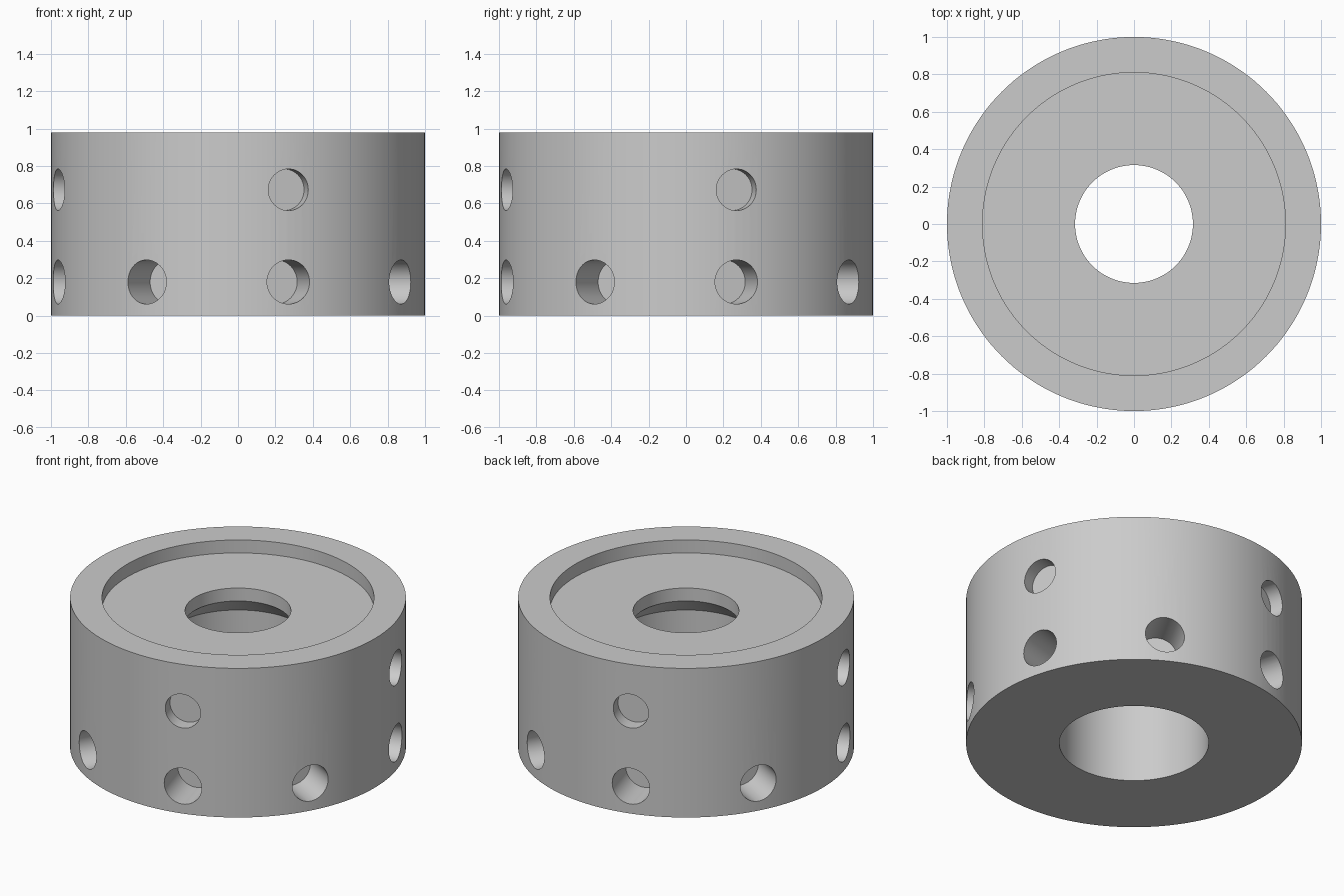
import bpy, bmesh, math
from mathutils import Matrix, Vector

cube = bpy.data.objects.get("Cube")
if cube:
    bpy.data.objects.remove(cube, do_unlink=True)

SEGMENTS = 144
HEIGHT = 0.98

grey = bpy.data.materials.new("light grey")
grey.use_nodes = True
colour = (0.6, 0.6, 0.6, 1)
grey.diffuse_color = colour
grey.node_tree.nodes["Principled BSDF"].inputs["Base Color"].default_value = colour


def make_object(name, bm):
    bmesh.ops.recalc_face_normals(bm, faces=bm.faces)
    mesh = bpy.data.meshes.new(name)
    bm.to_mesh(mesh)
    bm.free()
    mesh.materials.append(grey)
    obj = bpy.data.objects.new(name, mesh)
    bpy.context.collection.objects.link(obj)
    return obj


def lathe(name, profile):
    """Turn a closed (radius, z) profile around the z axis."""
    bm = bmesh.new()
    rings = []
    for i in range(SEGMENTS):
        a = math.tau * i / SEGMENTS
        rings.append([bm.verts.new((r * math.cos(a), r * math.sin(a), z)) for r, z in profile])
    n = len(profile)
    for i in range(SEGMENTS):
        here, there = rings[i], rings[(i + 1) % SEGMENTS]
        for j in range(n):
            k = (j + 1) % n
            bm.faces.new((here[j], there[j], there[k], here[k]))
    return make_object(name, bm)


def add_drill(bm, angle, z, radius, floor):
    """Radial cylinder from the hole floor outwards; angle from the front towards +x."""
    outer = 1.2
    a = math.radians(angle)
    direction = Vector((math.sin(a), -math.cos(a), 0))
    centre = direction * (floor + outer) / 2 + Vector((0, 0, z))
    turn = direction.to_track_quat('Z', 'Y').to_matrix().to_4x4()
    bmesh.ops.create_cone(bm, cap_ends=True, segments=48, radius1=radius, radius2=radius,
                          depth=outer - floor, matrix=Matrix.Translation(centre) @ turn)


# Round body: recessed top, narrow lip, conical step, wide bore below
body = lathe("ring_body", [
    (1.0, 0), (1.0, HEIGHT), (0.81, HEIGHT), (0.81, 0.895),
    (0.315, 0.895), (0.315, 0.81), (0.445, 0.69), (0.445, 0),
])

# Blind holes around the side, repeated every quarter turn
bm = bmesh.new()
for quarter in range(4):
    base = 15.7 + 90 * quarter
    add_drill(bm, base, 0.673, 0.111, 0.91)
    add_drill(bm, base, 0.18, 0.118, 0.75)
    add_drill(bm, base - 45, 0.18, 0.118, 0.75)
drills = make_object("side_hole_cutter", bm)
drills.hide_render = True

cut = body.modifiers.new("side_holes", 'BOOLEAN')
cut.operation = 'DIFFERENCE'
cut.solver = 'EXACT'
cut.object = drills

bpy.ops.object.select_all(action='DESELECT')
body.select_set(True)
bpy.context.view_layer.objects.active = body
bpy.ops.object.modifier_apply(modifier=cut.name)
bpy.data.objects.remove(drills, do_unlink=True)
bpy.ops.object.shade_smooth_by_angle(angle=math.radians(30))
